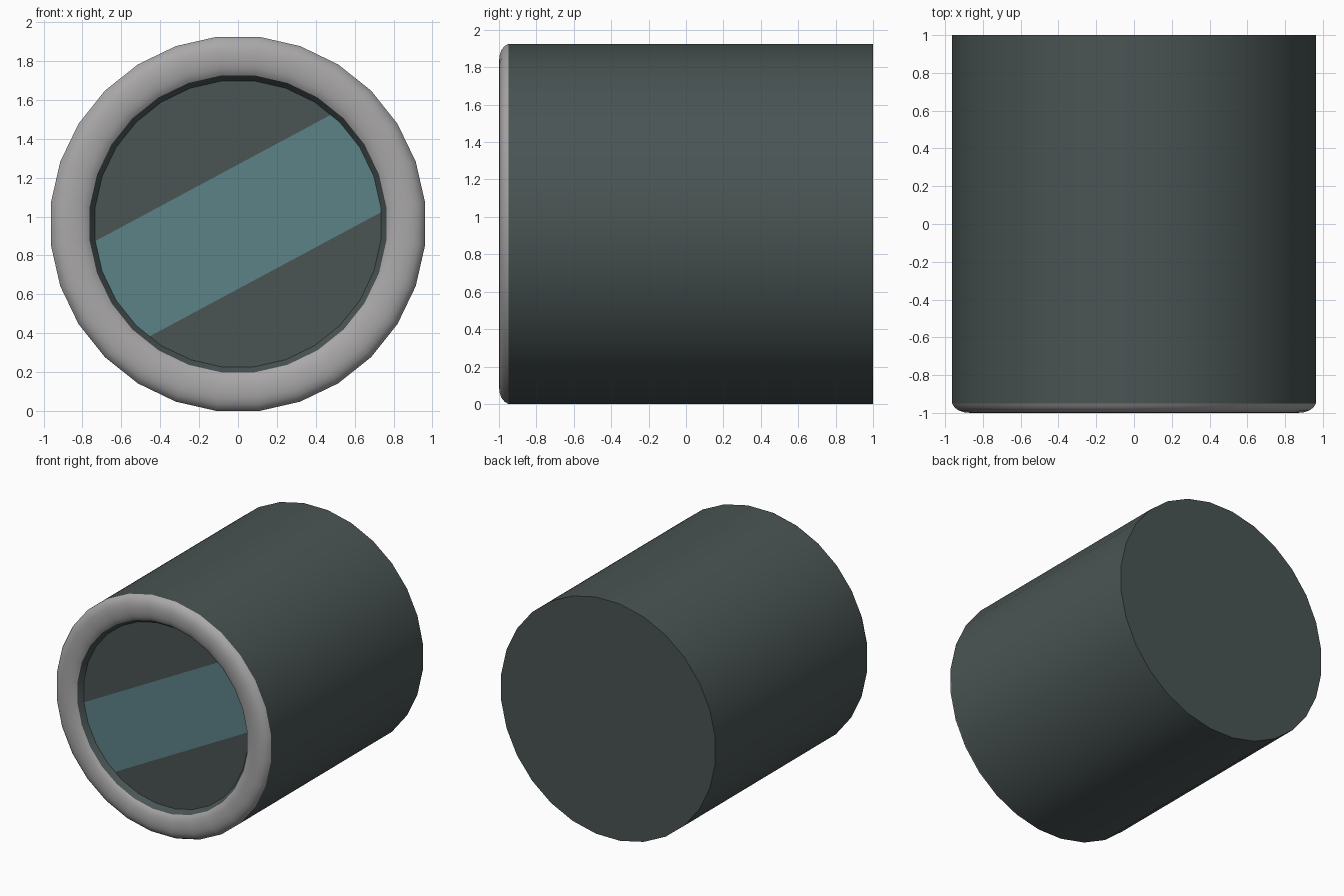
import bpy, bmesh, math
from mathutils import Vector

if "Cube" in bpy.data.objects:
    bpy.data.objects.remove(bpy.data.objects["Cube"])

SIDES = 28
R = 0.9686                               # corner radius of the outer shell
CZ = R * math.cos(math.pi / SIDES)       # axis height, flat side rests on z = 0


def material(name, rgb):
    m = bpy.data.materials.new(name)
    m.diffuse_color = (*rgb, 1)
    m.use_nodes = True
    m.node_tree.nodes["Principled BSDF"].inputs["Base Color"].default_value = m.diffuse_color
    return m


SLATE = material("dark slate", (0.068, 0.088, 0.088))
TEAL = material("muted teal", (0.107, 0.226, 0.242))
GREY = material("light grey", (0.40, 0.39, 0.39))


def ring(bm, r, y):
    return [bm.verts.new((r * math.cos(a), y, CZ + r * math.sin(a)))
            for a in ((k + 0.5) * 2 * math.pi / SIDES for k in range(SIDES))]


def finish(bm, name, mats):
    me = bpy.data.meshes.new(name)
    bm.to_mesh(me)
    bm.free()
    ob = bpy.data.objects.new(name, me)
    bpy.context.collection.objects.link(ob)
    for m in mats:
        me.materials.append(m)
    bpy.ops.object.select_all(action='DESELECT')
    ob.select_set(True)
    bpy.context.view_layer.objects.active = ob
    bpy.ops.object.shade_smooth_by_angle(angle=math.radians(35))
    return ob


def lathe(name, profile, mat, cap_start=False):
    """Spin a (radius, y) profile, listed from back outside to front inside."""
    bm = bmesh.new()
    rings = [ring(bm, r, y) for r, y in profile]
    for a, b in zip(rings, rings[1:]):
        for i in range(SIDES):
            j = (i + 1) % SIDES
            bm.faces.new((a[i], b[i], b[j], a[j]))
    if cap_start:
        bm.faces.new(rings[0])
    for f in bm.faces:                   # outward normals by rule
        c = f.calc_center_median()
        out = Vector((c.x, 0, c.z - CZ)).normalized()
        if cap_start and len(f.verts) == SIDES:
            want = Vector((0, 1, 0))
        elif cap_start:
            want = out
        else:
            want = Vector((0, -1, 0)) + out * 0.3 * (1 if (c.z - CZ) ** 2 + c.x ** 2 > 0.75 else -1)
        f.normal_update()
        if f.normal.dot(want) < 0:
            f.normal_flip()
    return finish(bm, name, [mat])


# Outer shell with closed back
lathe("barrel", [(R, 1.0), (R, -0.95)], SLATE, cap_start=True)

# Rounded front rim
lathe("front_rim", [(R, -0.95), (0.957, -0.970), (0.935, -0.987), (0.905, -0.997),
                    (0.87, -1.0), (0.835, -0.998), (0.805, -0.992), (0.783, -0.983),
                    (0.768, -0.972)], GREY)

# Tapered recess wall inside the rim
lathe("recess_wall", [(0.768, -0.972), (0.74, -0.93)], SLATE)

# Recessed front disc, cut into a slanted teal band
bm = bmesh.new()
f = bm.faces.new(ring(bm, 0.74, -0.93))
f.normal_update()
if f.normal.y > 0:
    f.normal_flip()
tilt = math.radians(28.2)
across = Vector((-math.sin(tilt), 0, math.cos(tilt)))
centre = Vector((0, -0.93, CZ))
LOW, HIGH = -0.295, 0.269
for d in (LOW, HIGH):
    bmesh.ops.bisect_plane(bm, geom=bm.verts[:] + bm.edges[:] + bm.faces[:],
                           plane_co=centre + across * d, plane_no=across)
for f in bm.faces:
    d = (f.calc_center_bounds() - centre).dot(across)
    mid = sum(((v.co - centre).dot(across) for v in f.verts)) / len(f.verts)
    f.material_index = 1 if LOW < mid < HIGH else 0
finish(bm, "front_disc", [SLATE, TEAL])
